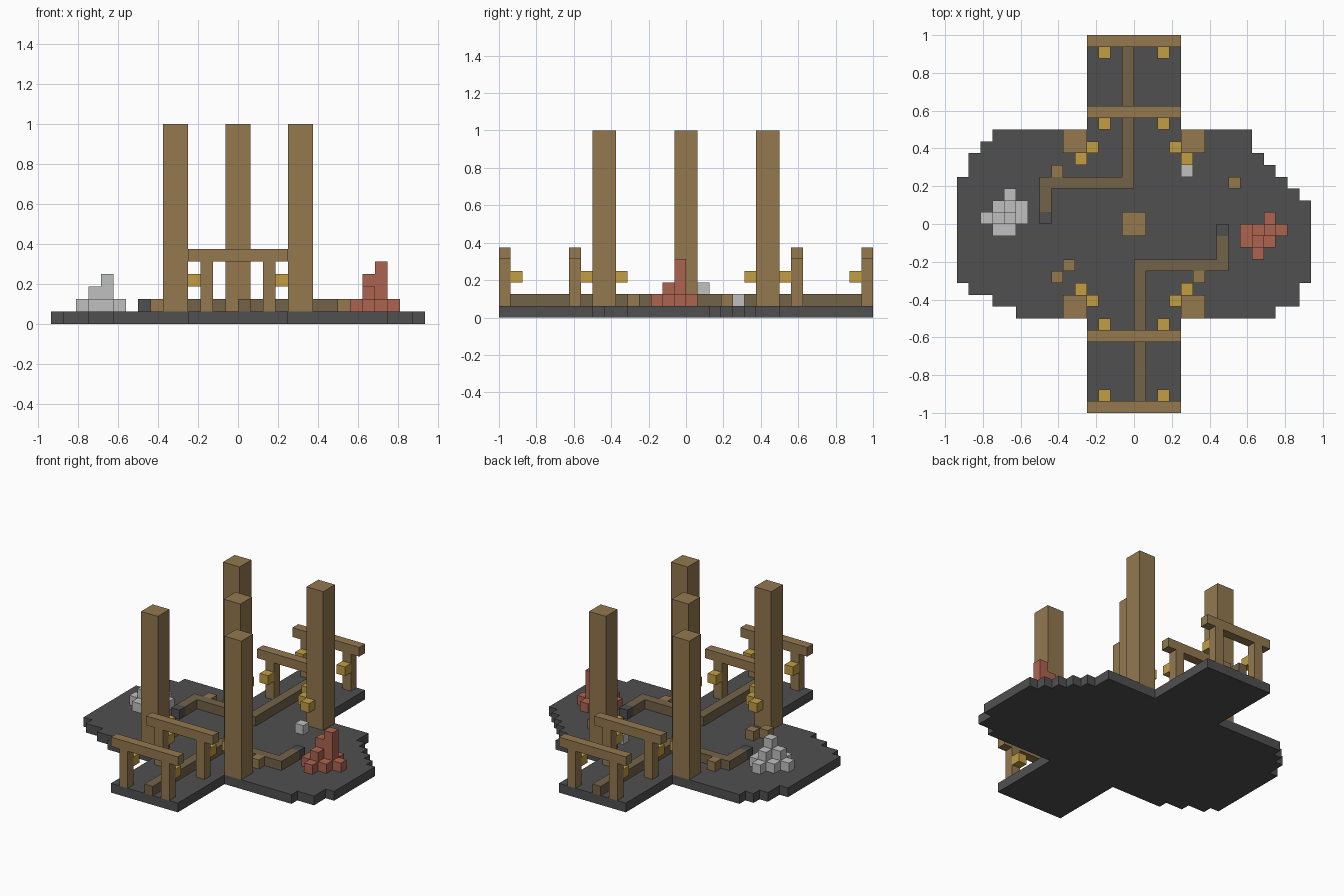
import bpy, bmesh

if "Cube" in bpy.data.objects:
    bpy.data.objects.remove(bpy.data.objects["Cube"])

U = 1 / 16  # block size


def material(name, rgb):
    lin = [((c / 255 + 0.055) / 1.055) ** 2.4 for c in rgb]
    m = bpy.data.materials.new(name)
    m.diffuse_color = (*lin, 1)
    m.use_nodes = True
    m.node_tree.nodes["Principled BSDF"].inputs["Base Color"].default_value = m.diffuse_color
    return m


STONE = material("dark stone", (80, 80, 80))
WOOD = material("wood", (147, 120, 79))
TRACK = material("worn wood", (116, 99, 74))
GOLD = material("lantern gold", (194, 157, 68))
RED = material("red ore", (174, 100, 80))
GREY = material("pale grey", (192, 192, 192))


def finish(name, bm, mat):
    bmesh.ops.recalc_face_normals(bm, faces=bm.faces)
    me = bpy.data.meshes.new(name)
    bm.to_mesh(me)
    bm.free()
    me.materials.append(mat)
    ob = bpy.data.objects.new(name, me)
    bpy.context.collection.objects.link(ob)
    return ob


def blocks(name, mat, boxes):
    """One object from boxes given as x0, x1, y0, y1, z0, z1 in block units."""
    bm = bmesh.new()
    for x0, x1, y0, y1, z0, z1 in boxes:
        verts = bmesh.ops.create_cube(bm, size=1)["verts"]
        for v in verts:
            v.co.x = (x1 if v.co.x > 0 else x0) * U
            v.co.y = (y1 if v.co.y > 0 else y0) * U
            v.co.z = (z1 if v.co.z > 0 else z0) * U
    return finish(name, bm, mat)


def cube(x, y, z=1, top=2):
    return (x, x + 1, y, y + 1, z, top)


def flip(lo, hi, s):
    return (lo, hi) if s > 0 else (-hi, -lo)


# Floor: stepped slab with two arms, traced from row extents (y start, left, right)
rows = [(-16, -4, 4), (-8, -10, 12), (-7, -12, 14), (-6, -14, 14), (-5, -15, 15),
        (2, -15, 14), (3, -15, 13), (4, -14, 12), (5, -14, 11), (6, -13, 10),
        (7, -12, 10), (8, -4, 4)]
ends = [r[0] for r in rows[1:]] + [16]
left, right = [], []
for (y0, xl, xr), y1 in zip(rows, ends):
    for side, x in ((left, xl), (right, xr)):
        for y in (y0, y1):
            if not side or side[-1] != (x, y):
                side.append((x, y))
bm = bmesh.new()
face = bm.faces.new([bm.verts.new((x * U, y * U, 0)) for x, y in right + left[::-1]])
ext = bmesh.ops.extrude_face_region(bm, geom=[face], use_keep_orig=True)["geom"]
for v in ext:
    if isinstance(v, bmesh.types.BMVert):
        v.co.z = U
bmesh.ops.triangulate(bm, faces=[f for f in bm.faces if len(f.verts) > 4])
finish("floor", bm, STONE)

# Pillars: one in the middle and four at the corners
blocks("centre_pillar", WOOD, [(-1, 1, -1, 1, 1, 16)])
for sx, nx in ((-1, "left"), (1, "right")):
    for sy, ny in ((-1, "front"), (1, "back")):
        blocks(f"{ny}_{nx}_pillar", WOOD, [(*flip(4, 6, sx), *flip(6, 8, sy), 1, 16)])
        # Two lanterns hang on the inner faces of each pillar
        blocks(f"{ny}_{nx}_pillar_lanterns", GOLD, [
            (*flip(4, 5, sx), *flip(5, 6, sy), 3, 4),
            (*flip(3, 4, sx), *flip(6, 7, sy), 3, 4)])

# Timber gates across the arms, each with a pair of lanterns
for sy, ny in ((-1, "front"), (1, "back")):
    for y, lamp, nd in ((15, 14, "outer"), (9, 8, "inner")):
        ys, ls = flip(y, y + 1, sy), flip(lamp, lamp + 1, sy)
        blocks(f"{ny}_{nd}_gate_beam", WOOD, [(-4, 4, *ys, 5, 6)])
        blocks(f"{ny}_{nd}_gate_posts", WOOD,
               [(*flip(2, 3, s), *ys, 1, 5) for s in (-1, 1)])
        blocks(f"{ny}_{nd}_gate_lanterns", GOLD,
               [(*flip(2, 3, s), *ls, 3, 4) for s in (-1, 1)])

# Tracks: bent runs ending in a stone stop, repeated by a half turn
for s, n in ((1, "back"), (-1, "front")):
    runs = [(-1, 0, 4, 16), (-8, 0, 3, 4), (-8, -7, 1, 3)]
    blocks(f"{n}_track", TRACK,
           [(*flip(a, b, s), *flip(c, d, s), 1, 2) for a, b, c, d in runs])
    blocks(f"{n}_track_stop", STONE, [(*flip(-8, -7, s), *flip(0, 1, s), 1, 2)])

# Loose blocks on the floor
blocks("loose_wood", WOOD, [cube(x, y) for x, y in
                            ((-7, 4), (8, 3), (-6, -4), (-7, -5), (5, -5))])
blocks("loose_stone", GREY, [cube(4, 4)])


def pile(name, mat, cells, tall):
    """Stacked cubes; tall gives the top of the higher columns."""
    blocks(name, mat, [cube(x, y, z, z + 1) for x, y in cells
                       for z in range(1, tall.get((x, y), 2))])


# Stone and ore piles
pile("grey_pile", GREY,
     [(-11, 2)] + [(x, 1) for x in range(-12, -9)] + [(x, 0) for x in range(-13, -9)]
     + [(-12, -1), (-11, -1)],
     {(-11, 0): 4, (-12, 0): 3, (-11, 1): 3})
pile("red_pile", RED,
     [(11, 0), (10, -3)] + [(x, -1) for x in range(9, 13)] + [(x, -2) for x in range(9, 12)],
     {(11, -1): 5, (10, -1): 4, (10, -2): 3})
